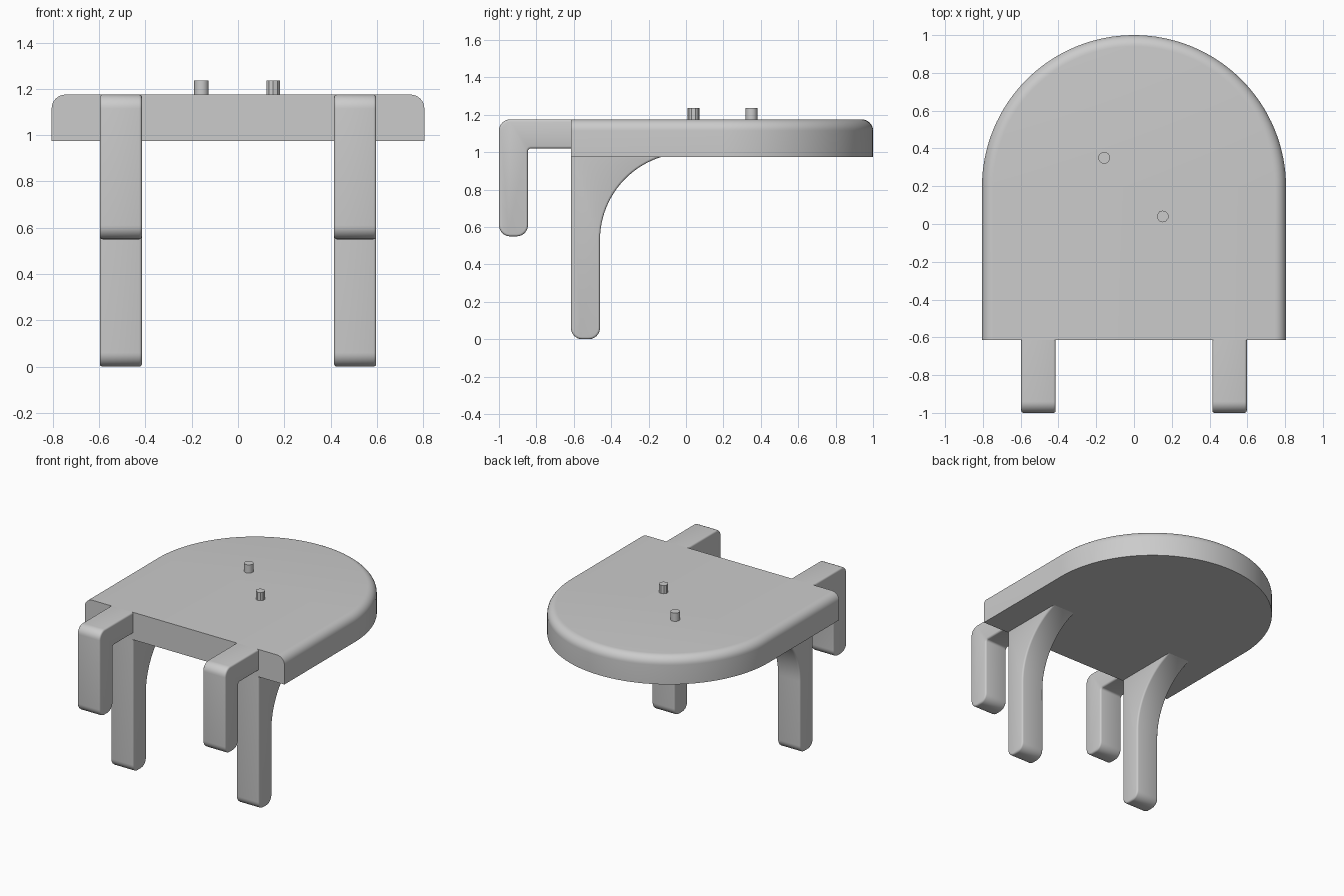
import bpy, bmesh, math

if "Cube" in bpy.data.objects:
    bpy.data.objects.remove(bpy.data.objects["Cube"])

grey = bpy.data.materials.new("plain grey")
grey.diffuse_color = (0.6, 0.6, 0.6, 1)
grey.use_nodes = True
grey.node_tree.nodes["Principled BSDF"].inputs["Base Color"].default_value = grey.diffuse_color

FRONT, TOP, UNDER = -0.615, 1.175, 0.975


def finish(name, bm, smooth=True):
    bmesh.ops.recalc_face_normals(bm, faces=bm.faces)
    mesh = bpy.data.meshes.new(name)
    bm.to_mesh(mesh)
    bm.free()
    mesh.materials.append(grey)
    obj = bpy.data.objects.new(name, mesh)
    bpy.context.collection.objects.link(obj)
    bpy.ops.object.select_all(action='DESELECT')
    obj.select_set(True)
    bpy.context.view_layer.objects.active = obj
    if smooth:
        bpy.ops.object.shade_smooth_by_angle(angle=math.radians(35))
    return obj


def arc(cy, cz, r, a0, a1, n=8):
    """Points of an arc in the side plane, angles in degrees."""
    angles = [math.radians(a0 + (a1 - a0) * i / n) for i in range(n + 1)]
    return [(cy + r * math.cos(a), cz + r * math.sin(a)) for a in angles]


def bar(name, profile, x0, x1, is_joint):
    """Side profile extruded across x, rims softened, open where it meets the top."""
    bm = bmesh.new()
    face = bm.faces.new([bm.verts.new((x0, y, z)) for y, z in profile])
    res = bmesh.ops.extrude_face_region(bm, geom=[face])
    for v in res["geom"]:
        if isinstance(v, bmesh.types.BMVert):
            v.co.x = x1
    bm.normal_update()
    rims = [e for e in bm.edges
            if abs(e.verts[0].co.x - e.verts[1].co.x) < 1e-5
            and not all(is_joint(v.co) for v in e.verts)]
    bmesh.ops.bevel(bm, geom=rims, offset=0.012, segments=3, profile=0.5, affect='EDGES')
    hidden = [f for f in bm.faces if all(is_joint(v.co) for v in f.verts)]
    bmesh.ops.delete(bm, geom=hidden, context='FACES')
    finish(name, bm)


# Table top: nested outlines, rounded on the upper rim but cut square in front
bm = bmesh.new()
R, EDGE, CY = 0.805, 0.06, 0.195
levels = [(R, UNDER)] + arc(R - EDGE, TOP - EDGE, EDGE, 0, 90)
rings = []
for r, z in levels:
    pts = [(r, FRONT)] + arc(0, CY, r, 0, 180, 64) + [(-r, FRONT)]
    rings.append([bm.verts.new((x, y, z)) for x, y in pts])
for a, b in zip(rings, rings[1:]):
    for i in range(len(a) - 1):
        bm.faces.new((a[i], a[i + 1], b[i + 1], b[i]))
bm.faces.new(rings[0])
bm.faces.new(rings[-1])
bm.faces.new([r[0] for r in rings] + [r[-1] for r in reversed(rings)])
finish("table_top", bm)

# Hooked arms in front and curved legs below, one pair per side
C = 0.06
arm = ([(FRONT, TOP)] + arc(-1 + C, TOP - C, C, 90, 180)
       + arc(-1 + C, 0.55 + C, C, 180, 270) + arc(-0.845 - C, 0.55 + C, C, 270, 360)
       + arc(-0.83, 1.005, 0.015, 180, 90, 3) + [(FRONT, 1.02)])
end = math.degrees(math.acos(-0.135 / 0.465))
leg = ([(FRONT, UNDER)] + arc(FRONT + C, C, C, 180, 270)
       + arc(-0.46 - C, C, C, 270, 360)
       + arc(0.005, 0.53, 0.465, 180, end, 20)[:-1] + [(-0.13, UNDER)])
for side, x0 in (("left", -0.597), ("right", 0.415)):
    bar(side + "_arm", arm, x0, x0 + 0.182, lambda c: c.y > FRONT - 1e-4)
    bar(side + "_leg", leg, x0, x0 + 0.182, lambda c: c.z > UNDER - 1e-4)

# Small pegs on the top, one round and one faceted
for name, x, y, sides in (("round_peg", -0.158, 0.35, 32), ("faceted_peg", 0.152, 0.04, 10)):
    bm = bmesh.new()
    bmesh.ops.create_cone(bm, cap_ends=True, segments=sides,
                          radius1=0.031, radius2=0.031, depth=0.08)
    bmesh.ops.translate(bm, verts=bm.verts, vec=(x, y, 1.195))
    finish(name, bm, smooth=sides > 12)
